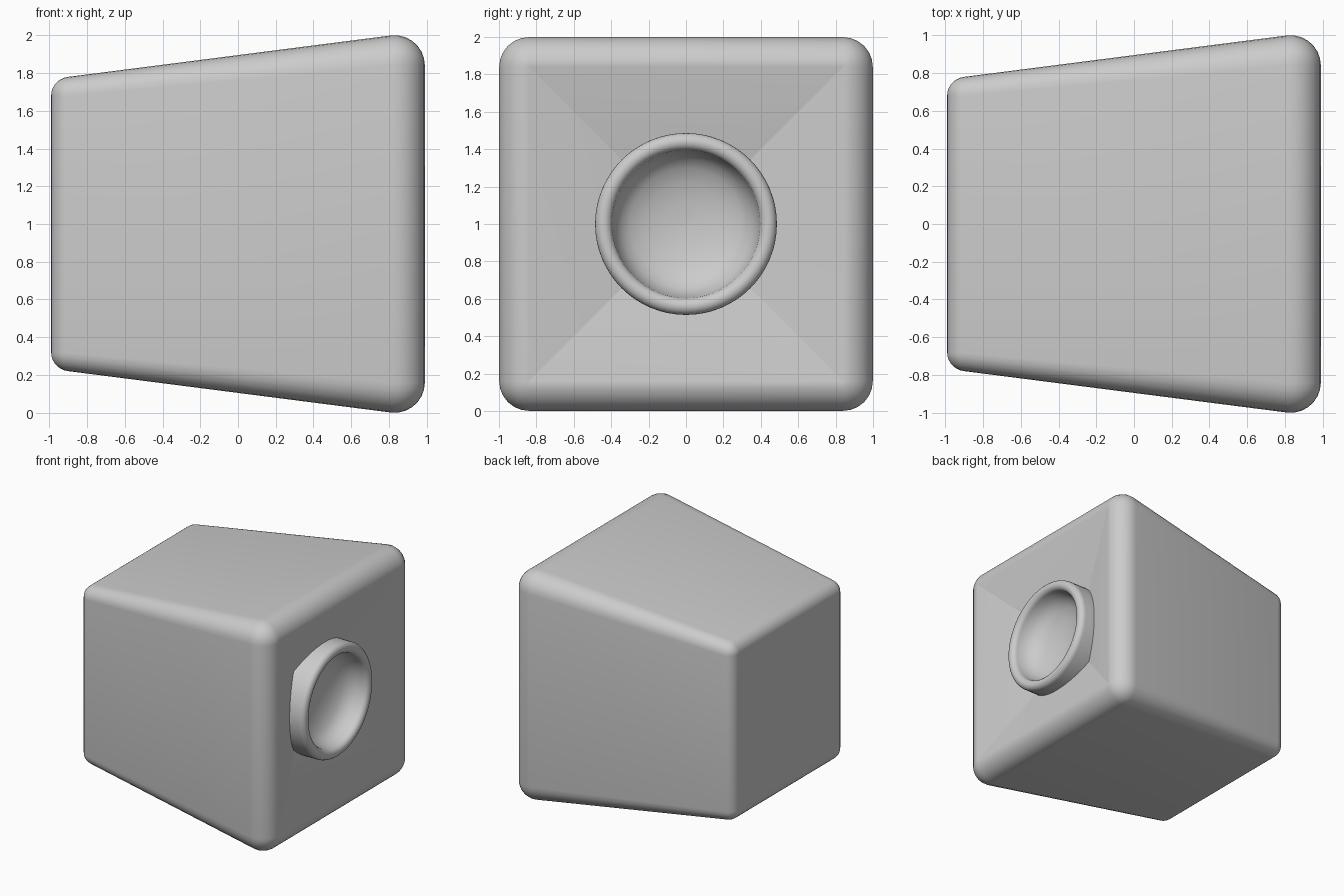
import bpy, bmesh, math

if "Cube" in bpy.data.objects:
    bpy.data.objects.remove(bpy.data.objects["Cube"])

def finish(bm, name):
    bmesh.ops.remove_doubles(bm, verts=bm.verts, dist=1e-5)
    bmesh.ops.recalc_face_normals(bm, faces=bm.faces)
    me = bpy.data.meshes.new(name)
    bm.to_mesh(me)
    bm.free()
    ob = bpy.data.objects.new(name, me)
    bpy.context.collection.objects.link(ob)
    bpy.ops.object.select_all(action='DESELECT')
    ob.select_set(True)
    bpy.context.view_layer.objects.active = ob
    bpy.ops.object.shade_smooth_by_angle(angle=math.radians(30))
    return ob

def skin(bm, loops):
    for a, b in zip(loops, loops[1:]):
        n = len(a)
        for i in range(n):
            bm.faces.new((a[i], a[(i + 1) % n], b[(i + 1) % n], b[i]))

def rounded_square(bm, x, h, r, seg=6):
    """Cross-section in the yz plane, centred on z = 1."""
    verts = []
    for k in range(4):
        mid = math.pi / 4 + k * math.pi / 2
        cy = math.copysign(h - r, math.cos(mid))
        cz = math.copysign(h - r, math.sin(mid))
        for i in range(seg + 1):
            a = k * math.pi / 2 + i * math.pi / 2 / seg
            verts.append(bm.verts.new((x, cy + r * math.cos(a), 1 + cz + r * math.sin(a))))
    return verts

# Tapered body: rounded narrow end, rounded wide end, sunken pyramid face
bm = bmesh.new()
loops = []
def arc(cx, ch, rad, t0, t1, n=7):
    for i in range(n + 1):
        t = math.radians(t0 + (t1 - t0) * i / n)
        loops.append(rounded_square(bm, cx + rad * math.sin(t), ch + rad * math.cos(t),
                                    max(rad * math.cos(t), 0.002)))
arc(-0.89, 0.68, 0.10, -90, -7)
arc(0.83, 0.84, 0.16, -7, 90)
loops.append(rounded_square(bm, 0.635, 0.01, 0.001))
skin(bm, loops)
bm.faces.new(loops[0])
bm.faces.new(loops[-1])
finish(bm, "body")

# Round rim with a dished centre, lathed about the x axis
profile = [(0.486, 0.66)]
for i in range(11):
    t = math.pi * i / 10
    profile.append((0.44 + 0.046 * math.cos(t), 0.93 + 0.046 * math.sin(t)))
profile += [(0.375, 0.87), (0.345, 0.825), (0.30, 0.79), (0.22, 0.758), (0.12, 0.738), (0.01, 0.73)]
bm = bmesh.new()
N = 64
rings = [[bm.verts.new((x, r * math.cos(2 * math.pi * i / N), 1 + r * math.sin(2 * math.pi * i / N)))
          for i in range(N)] for r, x in profile]
skin(bm, rings)
bm.faces.new(rings[-1])
bm.faces.new(rings[0])
finish(bm, "dished_rim")
